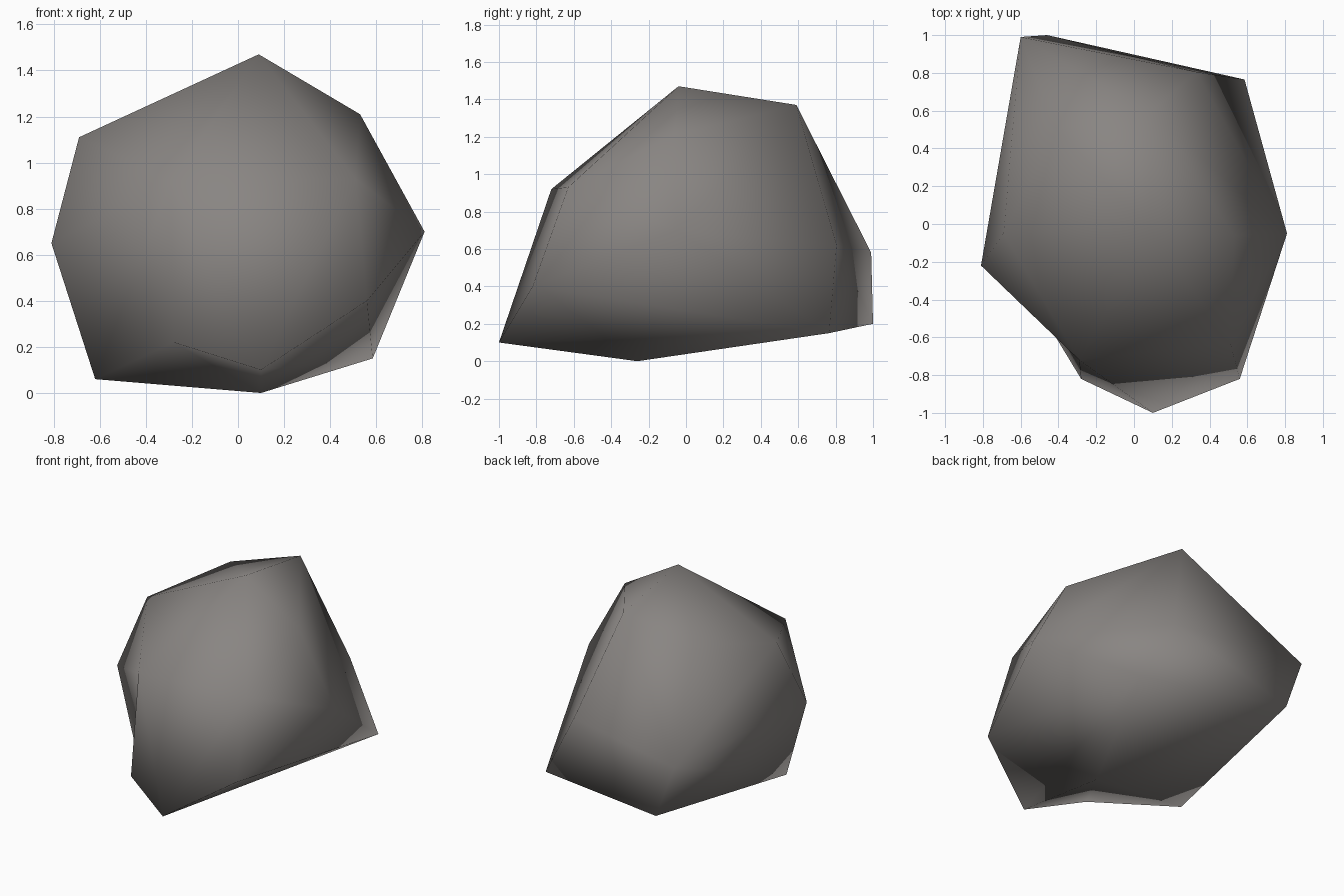
import bpy
import bmesh

if "Cube" in bpy.data.objects:
    bpy.data.objects.remove(bpy.data.objects["Cube"])

# Corner points of the boulder, by height band
corners = {
    "base": (0.10, -0.26, 0.0), "base_left": (-0.62, -0.26, 0.06),
    "toe": (0.10, -1.0, 0.10), "toe_left": (-0.28, -0.82, 0.22),
    "toe_right": (0.56, -0.82, 0.40), "heel_right": (0.585, 0.765, 0.15),
    "heel_left": (-0.46, 1.0, 0.20), "back_left": (-0.60, 0.99, 0.58),
    "back_right": (0.33, 0.805, 0.62), "side_right": (0.81, -0.05, 0.70),
    "side_left": (-0.81, -0.22, 0.65), "brow_left": (-0.29, -0.72, 0.92),
    "brow_right": (0.51, -0.63, 0.93), "shoulder_left": (-0.69, -0.05, 1.11),
    "shoulder_right": (0.53, -0.06, 1.21), "peak": (0.09, -0.04, 1.47),
    "peak_back": (0.085, 0.59, 1.37), "crown_left": (-0.41, 0.50, 1.23),
}

# Boulder: faceted hull over the corners
bm = bmesh.new()
v = {name: bm.verts.new(co) for name, co in corners.items()}
bmesh.ops.convex_hull(bm, input=list(bm.verts), use_existing_faces=False)


def turn_edge(a, b):
    """Turn the edge between two corners, making a shallow hollow."""
    edge = bm.edges.get((v[a], v[b]))
    if edge and len(edge.link_faces) == 2:
        bmesh.utils.edge_rotate(edge, True)


# Hollows beside and below the front toe
turn_edge("side_left", "toe_left")
turn_edge("toe", "base_left")

bmesh.ops.recalc_face_normals(bm, faces=list(bm.faces))
for f in bm.faces:
    f.smooth = True

mesh = bpy.data.meshes.new("boulder")
bm.to_mesh(mesh)
bm.free()
boulder = bpy.data.objects.new("boulder", mesh)
bpy.context.collection.objects.link(boulder)

# Stone colour
stone = bpy.data.materials.new("warm grey stone")
stone.diffuse_color = (0.25, 0.235, 0.225, 1.0)
stone.use_nodes = True
stone.node_tree.nodes["Principled BSDF"].inputs["Base Color"].default_value = stone.diffuse_color
mesh.materials.append(stone)
